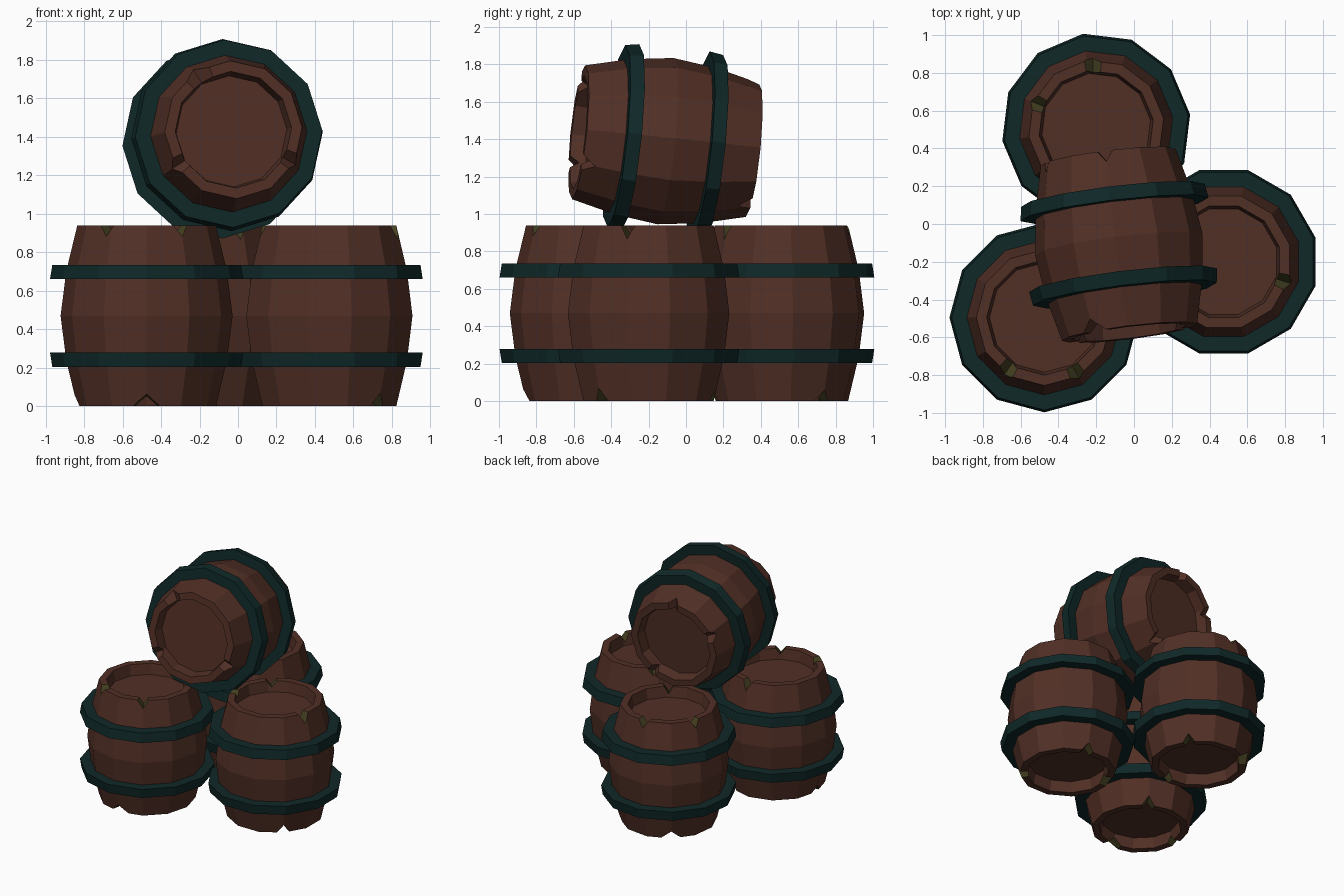
import bpy, bmesh, math
from mathutils import Matrix, Vector

if "Cube" in bpy.data.objects:
    bpy.data.objects.remove(bpy.data.objects["Cube"])

SIDES = 12
HALF = 0.47  # half of barrel height


def material(name, rgb):
    m = bpy.data.materials.new(name)
    m.diffuse_color = (*rgb, 1)
    m.use_nodes = True
    m.node_tree.nodes["Principled BSDF"].inputs["Base Color"].default_value = m.diffuse_color
    return m


WOOD = material("brown_wood", (0.083, 0.029, 0.019))
HOOP = material("dark_teal_iron", (0.005, 0.021, 0.021))
MOSS = material("olive_chip", (0.055, 0.050, 0.014))


def new_object(name, bm, mats):
    bmesh.ops.recalc_face_normals(bm, faces=bm.faces)
    me = bpy.data.meshes.new(name)
    bm.to_mesh(me)
    bm.free()
    for m in mats:
        me.materials.append(m)
    ob = bpy.data.objects.new(name, me)
    bpy.context.collection.objects.link(ob)
    return ob


def lathe(bm, profile, closed):
    """Turn an (r, z) profile; closed joins last to first, else caps the ends."""
    rings = []
    for r, z in profile:
        rings.append([bm.verts.new((r * math.cos(2 * math.pi * i / SIDES),
                                    r * math.sin(2 * math.pi * i / SIDES), z))
                      for i in range(SIDES)])
    pairs = list(zip(rings, rings[1:]))
    if closed:
        pairs.append((rings[-1], rings[0]))
    else:
        bm.faces.new(rings[0])
        bm.faces.new(rings[-1])
    for a, b in pairs:
        for i in range(SIDES):
            j = (i + 1) % SIDES
            bm.faces.new((a[i], a[j], b[j], b[i]))


# Chips in the rims: (angle, half width, depth) at each end
TOP_CHIPS = [(85, 0.05, 0.06), (150, 0.045, 0.06), (297, 0.045, 0.075)]
BOTTOM_CHIPS = [(30, 0.05, 0.06), (120, 0.08, 0.065), (270, 0.05, 0.07)]


def chip_cutter(mat_index, mats):
    bm = bmesh.new()
    for sign, chips in ((1, TOP_CHIPS), (-1, BOTTOM_CHIPS)):
        for ang, w, d in chips:
            rot = Matrix.Rotation(math.radians(ang), 3, 'Z')
            ends = []
            for r, k in ((0.27, 0.75), (0.43, 1.1)):
                e = 0.02  # overshoot beyond the rim
                s = w * k * (d + e) / d
                pts = [(r, -s, HALF + e), (r, s, HALF + e), (r, 0, HALF - d * k)]
                ends.append([bm.verts.new(rot @ Vector((x, y, z * sign)))
                             for x, y, z in pts])
            a, b = ends
            bm.faces.new(a)
            bm.faces.new(b)
            for i in range(3):
                j = (i + 1) % 3
                bm.faces.new((a[i], a[j], b[j], b[i]))
    for f in bm.faces:
        f.material_index = mat_index
    ob = new_object("chip_cutter", bm, mats)
    ob.hide_render = True
    return ob


def barrel(name, matrix, chip_index):
    # Bulging wooden body with recessed heads
    side = [(0.29, 0.385), (0.305, HALF), (0.36, HALF), (0.417, 0.235)]
    profile = ([(r, -z) for r, z in side] + [(0.447, 0)]
               + [(r, z) for r, z in reversed(side)])
    bm = bmesh.new()
    lathe(bm, profile, False)
    body = new_object(name + "_body", bm, [WOOD, MOSS])

    # Cut chips out of the rims
    cutter = chip_cutter(chip_index, [WOOD, MOSS])
    mod = body.modifiers.new("chips", 'BOOLEAN')
    mod.operation = 'DIFFERENCE'
    mod.solver = 'EXACT'
    mod.object = cutter
    bpy.context.view_layer.update()
    dg = bpy.context.evaluated_depsgraph_get()
    cut = bpy.data.meshes.new_from_object(body.evaluated_get(dg))
    body.modifiers.clear()
    body.data = cut
    bpy.data.objects.remove(cutter)
    body.matrix_world = matrix

    # Two iron hoops
    bm = bmesh.new()
    for s in (-1, 1):
        lathe(bm, [(0.40, s * 0.19), (0.502, s * 0.19),
                   (0.490, s * 0.265), (0.39, s * 0.265)], True)
    hoops = new_object(name + "_hoops", bm, [HOOP])
    hoops.matrix_world = matrix


# Three standing barrels
for name, x, y, turn in (("back_barrel", -0.20, 0.51, 8),
                         ("right_barrel", 0.475, -0.20, 45),
                         ("left_barrel", -0.475, -0.495, 150)):
    barrel(name, Matrix.Translation((x, y, HALF))
           @ Matrix.Rotation(math.radians(turn), 4, 'Z'), 1)

# One barrel lying across the top, its local top facing backwards
axis = Vector((-0.12, 0.985, -0.10)).normalized()
right = Vector((0, 0, 1)).cross(axis).normalized()
up = axis.cross(right)
tilt = Matrix((right, up, axis)).transposed().to_4x4()
barrel("top_barrel", Matrix.Translation((-0.08, -0.11, 1.39)) @ tilt
       @ Matrix.Rotation(math.radians(-62), 4, 'Z'), 0)
